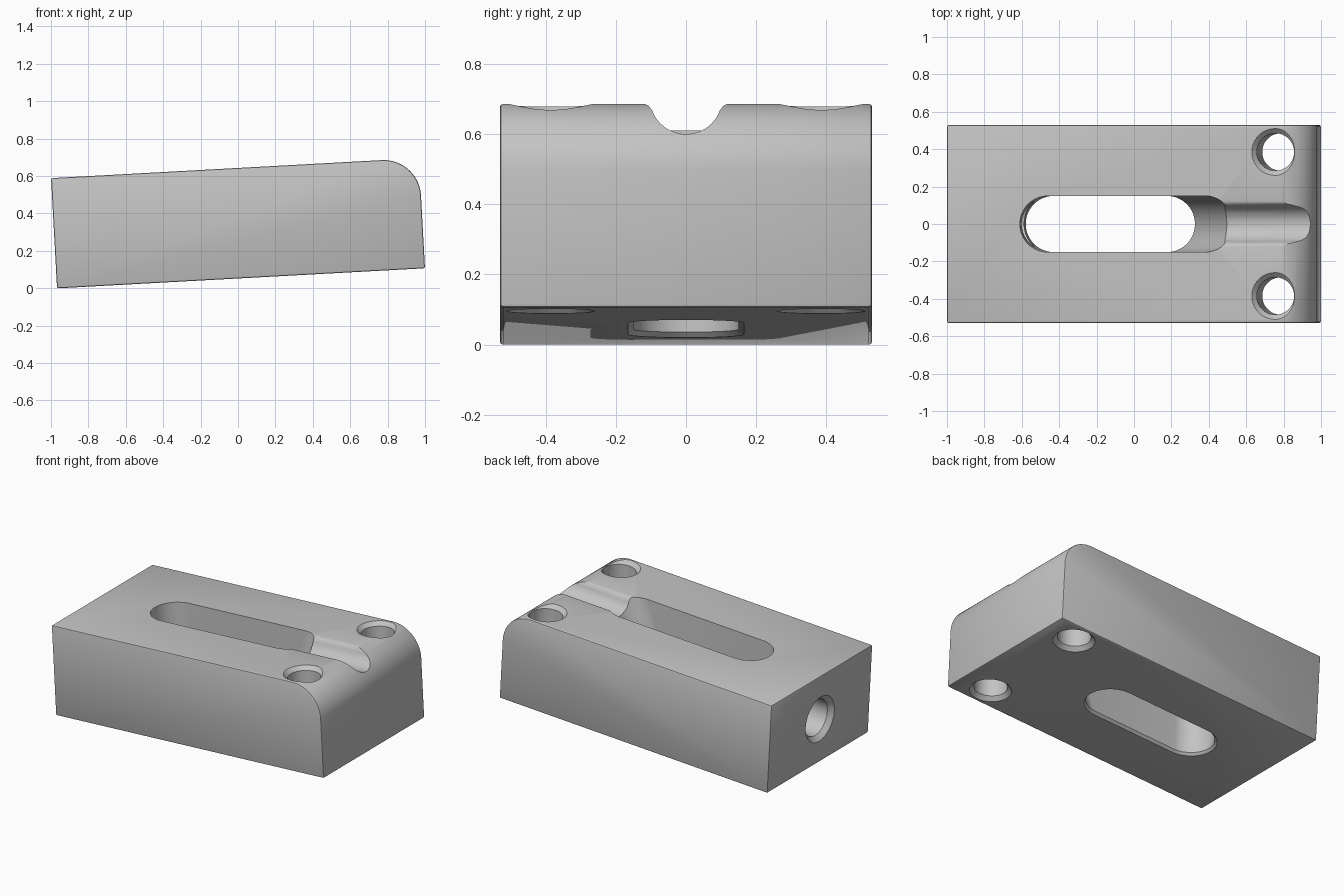
import bpy, bmesh
from math import cos, sin, pi, radians
from mathutils import Vector, Matrix

old = bpy.data.objects.get("Cube")
if old:
    bpy.data.objects.remove(old, do_unlink=True)

L, W, H = 1.97, 1.06, 0.59      # block size before tilting
TOP, END = H / 2, L / 2
TILT = radians(-3.12)


def loft(name, rings):
    """Closed solid through rings that have equal point counts."""
    bm = bmesh.new()
    loops = [[bm.verts.new(p) for p in ring] for ring in rings]
    n = len(loops[0])
    for a, b in zip(loops, loops[1:]):
        for i in range(n):
            j = (i + 1) % n
            bm.faces.new((a[i], a[j], b[j], b[i]))
    bm.faces.new(loops[0])
    bm.faces.new(loops[-1])
    bmesh.ops.recalc_face_normals(bm, faces=bm.faces)
    mesh = bpy.data.meshes.new(name)
    bm.to_mesh(mesh)
    bm.free()
    ob = bpy.data.objects.new(name, mesh)
    bpy.context.collection.objects.link(ob)
    return ob


def slot_ring(z, x0, x1, r, n=64):
    """Round-ended slot outline; a circle when x0 equals x1."""
    angles = [(i + 0.5) * 2 * pi / n for i in range(n)]
    return [Vector(((x1 if cos(a) > 0 else x0) + r * cos(a), r * sin(a), z))
            for a in angles]


def extrude(name, outline, axis, a, b):
    """Extrude a flat outline along x or y."""
    def place(u, v, t):
        return (u, t, v) if axis == "y" else (t, u, v)
    return loft(name, [[place(u, v, t) for u, v in outline] for t in (a, b)])


# Block with one large rounded upper edge
R = 0.2
side = [(-END, -TOP), (END, -TOP)]
side += [(END - R + R * cos(i * pi / 48), TOP - R + R * sin(i * pi / 48))
         for i in range(25)]
side.append((-END, TOP))
block = extrude("slotted_block", side, "y", -W / 2, W / 2)
bevel = block.modifiers.new("edge_rounding", "BEVEL")
bevel.width, bevel.segments = 0.009, 2
bevel.limit_method, bevel.angle_limit = "ANGLE", radians(30)

cutters = []

# Long slot through the block, with a slanted end wall
r = 0.15
x0, top_x, low_x = -0.595 + r, 0.547 - r, 0.305 - r
slope = (top_x - low_x) / H
slot = []
for z, grow in ((-TOP - 0.02, 0.035), (-TOP + 0.015, 0), (TOP + 0.05, 0)):
    slot.append(slot_ring(z, x0, low_x + slope * (z + TOP), r + grow))
cutters.append(loft("slot_cutter", slot))

# Round channel from the slot to the rounded edge, with softened lips
half = [(0.1 * sin(i * pi / 27), TOP + 0.005 - 0.1 * cos(i * pi / 27))
        for i in range(1, 12)]
half += [(0.099, TOP - 0.019), (0.106, TOP - 0.008), (0.116, TOP - 0.002),
         (0.127, TOP + 0.001), (0.127, TOP + 0.1)]
channel = [(-y, z) for y, z in reversed(half)] + [(0, TOP - 0.095)] + half
cutters.append(extrude("channel_cutter", channel, "x", 0.4, END + 0.1))

# Two vertical holes, chamfered above and below
for y in (-0.385, 0.385):
    rings = [slot_ring(z, 0, 0, rad) for z, rad in (
        (-TOP - 0.02, 0.145), (-TOP + 0.025, 0.1),
        (TOP - 0.025, 0.1), (TOP + 0.02, 0.145))]
    hole = loft("hole_cutter", rings)
    hole.data.transform(Matrix.Translation((0.772, y, 0)))
    cutters.append(hole)

# Chamfered hole from the end face into the slot
end_hole = loft("end_hole_cutter", [slot_ring(z, 0, 0, rad) for z, rad in (
    (0.45, 0.12), (END - 0.03, 0.12), (END + 0.02, 0.17))])
end_hole.data.transform(Matrix.Rotation(-pi / 2, 4, "Y"))
cutters.append(end_hole)

for cutter in cutters:
    cutter.hide_render = True
    mod = block.modifiers.new(cutter.name, "BOOLEAN")
    mod.operation, mod.solver, mod.object = "DIFFERENCE", "EXACT", cutter

# Apply the cuts and drop the cutters
bpy.ops.object.select_all(action="DESELECT")
block.select_set(True)
bpy.context.view_layer.objects.active = block
bpy.ops.object.convert(target="MESH")
for cutter in cutters:
    bpy.data.objects.remove(cutter, do_unlink=True)

# Grey material
grey = bpy.data.materials.new("light_grey")
grey.use_nodes = True
colour = (0.55, 0.55, 0.55, 1)
grey.diffuse_color = colour
grey.node_tree.nodes["Principled BSDF"].inputs["Base Color"].default_value = colour
block.data.materials.clear()
block.data.materials.append(grey)

# Tilt the block and rest its low edge on the ground
block.data.transform(Matrix.Rotation(TILT, 4, "Y"))
low = min(v.co.z for v in block.data.vertices)
block.data.transform(Matrix.Translation((0, 0, -low)))
bpy.ops.object.shade_smooth_by_angle(angle=radians(30))
